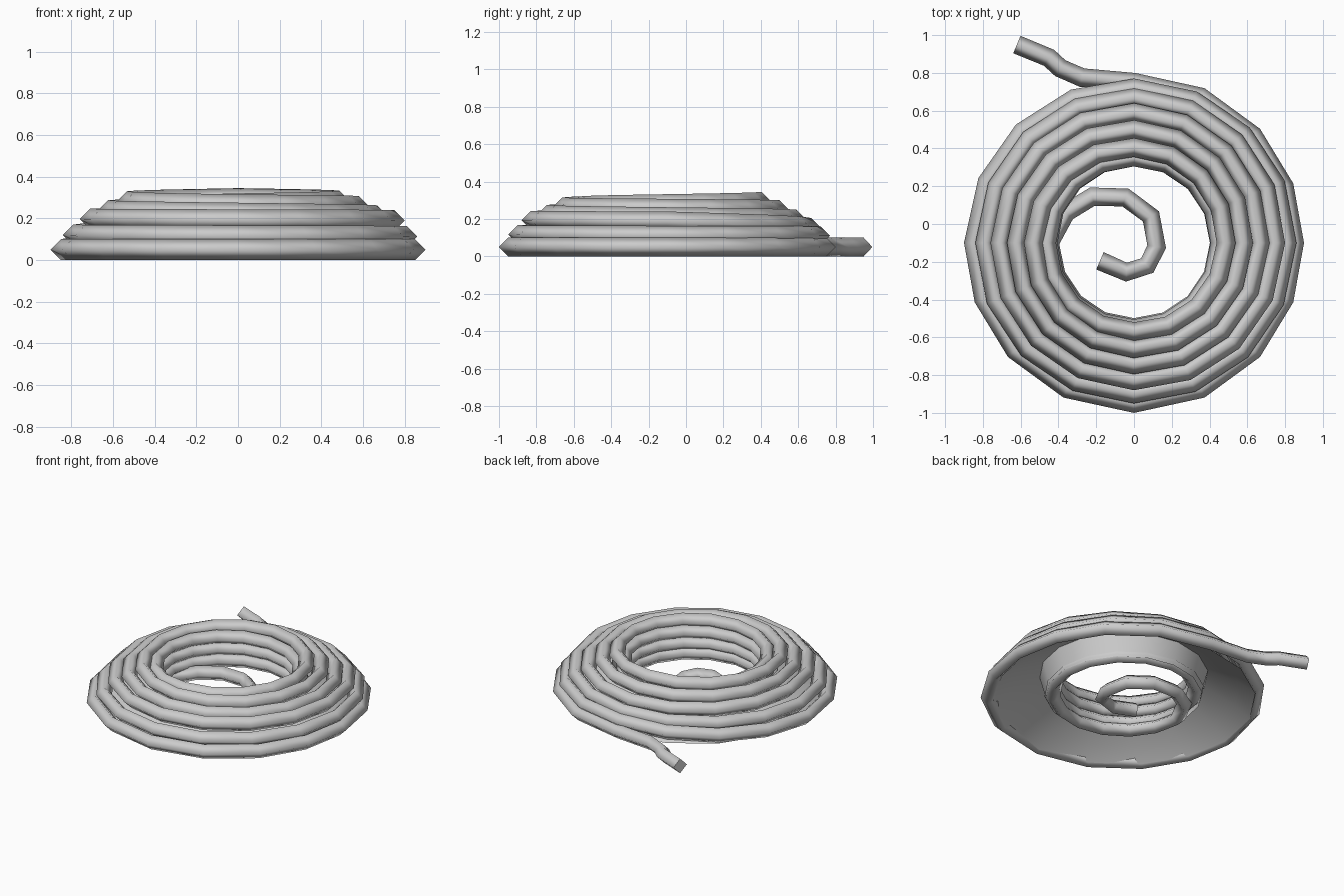
import bpy, bmesh
from math import sin, cos, tau
from mathutils import Vector

cube = bpy.data.objects.get("Cube")
if cube:
    bpy.data.objects.remove(cube, do_unlink=True)

THICK = 0.05       # half thickness of the rope
SIDES = 16         # straight pieces in one turn
CENTRE = Vector((0, -0.1, 0))
UP = Vector((0, 0, 1))

grey = bpy.data.materials.new("rope grey")
grey.use_nodes = True
colour = (0.6, 0.6, 0.6, 1)
grey.diffuse_color = colour
grey.node_tree.nodes["Principled BSDF"].inputs["Base Color"].default_value = colour


def finish(bm, name):
    bmesh.ops.recalc_face_normals(bm, faces=bm.faces)
    mesh = bpy.data.meshes.new(name)
    bm.to_mesh(mesh)
    bm.free()
    mesh.materials.append(grey)
    obj = bpy.data.objects.new(name, mesh)
    bpy.context.collection.objects.link(obj)
    return obj


def on_circle(angle, radius, z):
    """Point on a clockwise circle that starts at the back."""
    return CENTRE + Vector((radius * sin(angle), radius * cos(angle), z))


def bridge(bm, a, b):
    for i in range(len(a)):
        j = (i + 1) % len(a)
        bm.faces.new((a[i], a[j], b[j], b[i])).smooth = True


def sweep_rope(path, name):
    """Sweep a smooth-shaded diamond section along the path."""
    bm = bmesh.new()
    rings = []
    for i, p in enumerate(path):
        before = (p - path[max(i - 1, 0)]).to_2d().to_3d().normalized()
        after = (path[min(i + 1, len(path) - 1)] - p).to_2d().to_3d().normalized()
        side = UP.cross(before + after).normalized() * THICK
        lift = UP * THICK
        rings.append([bm.verts.new(p + d) for d in (side, lift, -side, -lift)])
    for a, b in zip(rings, rings[1:]):
        bridge(bm, a, b)
    for end in (rings[0], rings[-1]):
        cap = bm.faces.new(end)
        for edge in cap.edges:
            edge.smooth = False
    return finish(bm, name)


# Coil: turn, radius and height, up the outside and down the inside
keys = [(0, .85, .05), (.75, .85, .05), (1, .82, .11), (1.75, .79, .12),
        (2.25, .75, .19), (3, .69, .2), (4, .6, .25), (4.5, .56, .265),
        (5, .505, .295), (5.5, .47, .27), (6, .455, .235), (8, .455, .08),
        (8.75, .445, .05)]


def coil_point(turn):
    angle = tau * turn
    if turn < .75:     # the lowest ring has its corners nearer the sides
        angle += .05 * sin(2 * angle)
    for (t, r, z), (t2, r2, z2) in zip(keys, keys[1:]):
        if turn <= t2:
            f = (turn - t) / (t2 - t)
            return on_circle(angle, r + (r2 - r) * f, z + (z2 - z) * f)


coil = [coil_point(i / SIDES) for i in range(int(keys[-1][0] * SIDES) + 1)]

# Loose tail at the back and loose curl in the middle
tail = [(-.62, .95), (-.45, .88), (-.39, .825), (-.275, .775)]
curl = [(-.36, .06), (-.22, .145), (-.045, .14), (.09, .04), (.12, -.12),
        (.07, -.22), (-.04, -.255), (-.18, -.195)]


def flat(points):
    return [Vector((x, y, THICK)) for x, y in points]


sweep_rope(flat(tail) + coil + flat(curl), "coiled_rope")

# Smooth liner that closes the hollow underneath
profile = [(.83, .02), (.73, .1), (.53, .2), (.49, .05)]
bm = bmesh.new()
loops = [[bm.verts.new(on_circle(tau * i / SIDES, r, z)) for i in range(SIDES)]
         for r, z in profile]
for a, b in zip(loops, loops[1:]):
    bridge(bm, a, b)
for edge in bm.edges:
    if all(v in loops[2] for v in edge.verts):
        edge.smooth = False
finish(bm, "underside_liner")
